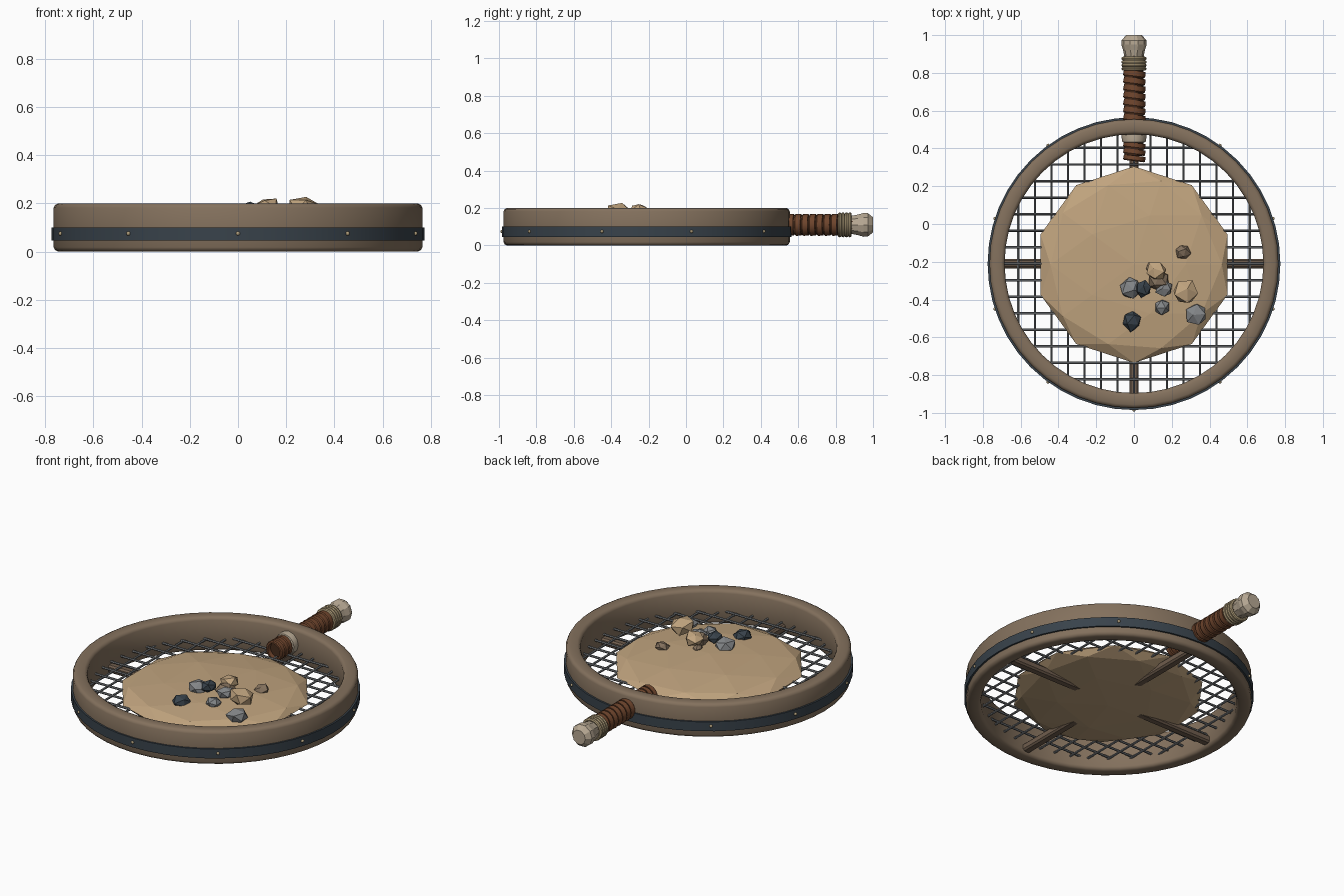
import bpy, bmesh, math, random
from mathutils import Matrix, Vector

random.seed(4)
if "Cube" in bpy.data.objects:
    bpy.data.objects.remove(bpy.data.objects["Cube"], do_unlink=True)

CENTRE = Vector((0, -0.21, 0))


def material(name, rgb):
    m = bpy.data.materials.new(name)
    m.use_nodes = True
    m.diffuse_color = (*rgb, 1)
    m.node_tree.nodes["Principled BSDF"].inputs["Base Color"].default_value = (*rgb, 1)
    return m


wood = material("weathered wood", (0.23, 0.165, 0.11))
brace_wood = material("brace wood", (0.16, 0.11, 0.075))
iron = material("dark iron", (0.04, 0.055, 0.07))
wire = material("grey wire", (0.17, 0.18, 0.19))
sand = material("sand", (0.53, 0.37, 0.21))
leather = material("leather", (0.16, 0.06, 0.026))
bone = material("pale bone", (0.47, 0.39, 0.29))
cord = material("cord", (0.42, 0.33, 0.19))
stone = material("grey stone", (0.23, 0.24, 0.25))
groove = material("leather groove", (0.06, 0.025, 0.012))


def finish(bm, name, mat, smooth=False):
    bmesh.ops.recalc_face_normals(bm, faces=bm.faces)
    mesh = bpy.data.meshes.new(name)
    bm.to_mesh(mesh)
    bm.free()
    mesh.materials.append(mat)
    ob = bpy.data.objects.new(name, mesh)
    bpy.context.collection.objects.link(ob)
    if smooth:
        bpy.ops.object.select_all(action='DESELECT')
        ob.select_set(True)
        bpy.context.view_layer.objects.active = ob
        bpy.ops.object.shade_smooth_by_angle(angle=math.radians(40))
    return ob


def lathe(bm, profile, sides, matrix, closed=False):
    """Turn (radius, height) points about local z."""
    rings = []
    for r, h in profile:
        rings.append([bm.verts.new(matrix @ Vector((
            r * math.cos(math.tau * i / sides), r * math.sin(math.tau * i / sides), h)))
            for i in range(sides)])
    pairs = list(zip(rings, rings[1:]))
    if closed:
        pairs.append((rings[-1], rings[0]))
    for a, b in pairs:
        for i in range(sides):
            j = (i + 1) % sides
            bm.faces.new((a[i], a[j], b[j], b[i]))
    if not closed:
        bm.faces.new(rings[0])
        bm.faces.new(rings[-1])


def turned(name, mat, profile, sides, matrix, closed=False, smooth=True):
    bm = bmesh.new()
    lathe(bm, profile, sides, matrix, closed)
    return finish(bm, name, mat, smooth)


# Wooden rim and its iron band
at_centre = Matrix.Translation(CENTRE)
OUT, IN, B = 0.765, 0.685, 0.018
rim = [(IN + B, 0), (OUT - B, 0), (OUT - B / 3, B / 3), (OUT, B),
       (OUT, 0.2 - B), (OUT - B / 3, 0.2 - B / 3), (OUT - B, 0.2),
       (IN + B, 0.2), (IN + B / 3, 0.2 - B / 3), (IN, 0.2 - B), (IN, B), (IN + B / 3, B / 3)]
turned("rim", wood, rim, 48, at_centre, True)
turned("rim_band", iron, [(0.755, 0.045), (0.775, 0.045), (0.775, 0.1), (0.755, 0.1)],
       48, at_centre, True)

# Rivets around the band
bm = bmesh.new()
for k in range(10):
    a = -math.pi / 2 + math.tau * k / 10
    pos = CENTRE + Vector((0.774 * math.cos(a), 0.774 * math.sin(a), 0.075))
    bmesh.ops.create_icosphere(bm, subdivisions=2, radius=0.009, matrix=Matrix.Translation(pos))
finish(bm, "band_rivets", cord, True)

# Woven wire screen, one layer in each direction
bm = bmesh.new()
for n in range(-7, 8):
    off = n * 0.0875
    length = 2 * math.sqrt(0.7 ** 2 - off ** 2)
    for turn, pos in ((Matrix.Rotation(math.pi / 2, 4, 'X'), (off, 0, 0.066)),
                      (Matrix.Rotation(math.pi / 2, 4, 'Y'), (0, off, 0.074))):
        bmesh.ops.create_cone(bm, cap_ends=True, segments=6, radius1=0.0065, radius2=0.0065,
                              depth=length,
                              matrix=Matrix.Translation(CENTRE + Vector(pos)) @ turn)
finish(bm, "wire_screen", wire, True)

# Crossed braces under the screen
for name, angle in (("brace_side_to_side", 0), ("brace_front_to_back", math.pi / 2)):
    bm = bmesh.new()
    bmesh.ops.create_cube(bm, size=1, matrix=Matrix.Translation(CENTRE + Vector((0, 0, 0.038)))
                          @ Matrix.Rotation(angle, 4, 'Z') @ Matrix.Diagonal((1.4, 0.05, 0.044, 1)))
    bmesh.ops.bevel(bm, geom=bm.edges[:], offset=0.009, segments=1, affect='EDGES')
    finish(bm, name, brace_wood)

# Faceted heap of sand
bm = bmesh.new()
bmesh.ops.create_icosphere(bm, subdivisions=2, radius=0.52)
for v in bm.verts:
    v.co.z = v.co.z * 0.135 + (random.uniform(-0.006, 0.006) if abs(v.co.z) > 0.1 else 0)
    v.co += CENTRE + Vector((0, -0.005, 0.076))
finish(bm, "sand_heap", sand)

# Loose stones on the heap: x, y, z, radius
stones = [
    ("stone_grey", stone, [(-0.015, -0.34, 0.15, 0.06), (0.16, -0.34, 0.165, 0.047),
                           (0.15, -0.44, 0.14, 0.045), (0.33, -0.48, 0.125, 0.057)]),
    ("stone_dark", iron, [(0.05, -0.34, 0.175, 0.048), (-0.01, -0.51, 0.135, 0.056)]),
    ("stone_tan", sand, [(0.12, -0.25, 0.185, 0.055), (0.27, -0.36, 0.178, 0.068)]),
    ("stone_brown", wood, [(0.13, -0.3, 0.16, 0.056), (0.26, -0.145, 0.14, 0.04),
                           (0.09, -0.235, 0.14, 0.03)]),
]
for name, mat, places in stones:
    for x, y, z, r in places:
        bm = bmesh.new()
        spin = Matrix.Rotation(random.uniform(0, 6), 4, 'Z') @ Matrix.Rotation(random.uniform(0, 6), 4, 'X')
        bmesh.ops.create_icosphere(bm, subdivisions=1, radius=r, matrix=spin)
        for v in bm.verts:
            v.co *= random.uniform(0.88, 1.15)
            v.co.z *= 0.72
            v.co += Vector((x, y, z))
        finish(bm, name, mat)

# Handle parts are turned about the y axis
grip_axis = Matrix.Translation((0, 0, 0.11)) @ Matrix.Rotation(-math.pi / 2, 4, 'X')
turned("handle_core", groove, [(0.042, 0.36), (0.05, 0.37), (0.05, 0.9)], 16, grip_axis)


# Overlapping, slightly slanted leather wraps
def wraps(name, start, count, pitch):
    bm = bmesh.new()
    for k in range(count):
        place = grip_axis @ Matrix.Translation((0, 0, start + k * pitch)) \
            @ Matrix.Rotation(math.radians(7), 4, 'Y')
        lathe(bm, [(0.043, 0), (0.054, 0), (0.059, 0.006), (0.057, pitch - 0.005),
                   (0.043, pitch - 0.005)], 16, place, True)
    finish(bm, name, leather, True)


wraps("inner_grip_wrap", 0.333, 3, 0.034)
wraps("outer_grip_wrap", 0.505, 8, 0.039)

# Collar, cord binding and end knob
turned("inner_collar", bone, [(0.05, 0.43), (0.062, 0.435), (0.066, 0.46), (0.062, 0.5),
                              (0.05, 0.505)], 12, grip_axis)
bm = bmesh.new()
for k in range(4):
    ring = [(0.056 + 0.011 * math.cos(math.tau * i / 8),
             0.822 + k * 0.018 + 0.01 * math.sin(math.tau * i / 8)) for i in range(8)]
    lathe(bm, ring, 20, grip_axis, True)
finish(bm, "cord_binding", cord, True)
turned("handle_knob", bone, [(0.052, 0.86), (0.052, 0.89), (0.058, 0.92), (0.067, 0.95),
                             (0.066, 0.972), (0.042, 1.0)], 10, grip_axis, smooth=False)
